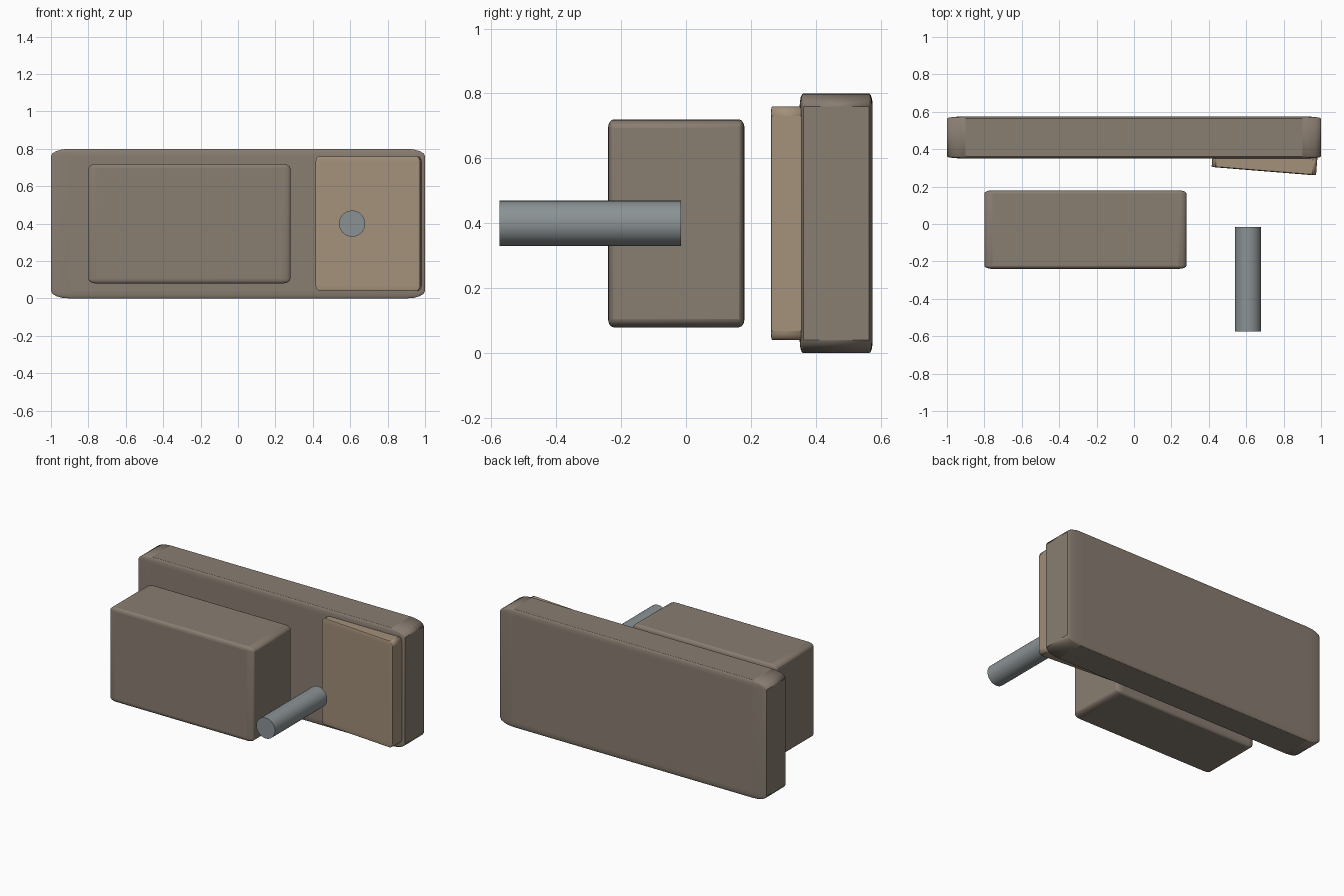
import bpy
from math import radians

if "Cube" in bpy.data.objects:
    bpy.data.objects.remove(bpy.data.objects["Cube"])


def material(name, rgb):
    m = bpy.data.materials.new(name)
    m.diffuse_color = (*rgb, 1)
    m.use_nodes = True
    m.node_tree.nodes["Principled BSDF"].inputs["Base Color"].default_value = m.diffuse_color
    return m


stone = material("stone_brown", (0.25, 0.205, 0.165))
tan = material("tan", (0.37, 0.28, 0.195))
steel = material("steel", (0.26, 0.29, 0.30))


def block(name, centre, size, bevel, mat, turn=0):
    """Rounded box; the bevel scales with the box proportions."""
    bpy.ops.mesh.primitive_cube_add(size=1, location=centre, rotation=(0, 0, radians(turn)))
    ob = bpy.context.object
    ob.name = name
    ob.scale = size
    mod = ob.modifiers.new("Bevel", 'BEVEL')
    mod.width = bevel
    mod.segments = 4
    ob.data.materials.append(mat)
    bpy.ops.object.shade_smooth_by_angle(angle=radians(40))
    return ob


# Long slab at the back
block("back_slab", (0, 0.4625, 0.4), (2, 0.225, 0.8), 0.05, stone)

# Large block in front of the slab
block("front_block", (-0.26, -0.03, 0.4), (1.08, 0.42, 0.64), 0.04, stone)

# Slightly turned panel set into the slab
block("angled_panel", (0.698, 0.332, 0.4), (0.56, 0.1, 0.72), 0.04, tan, turn=-4.6)

# Round pin pointing forward
bpy.ops.mesh.primitive_cylinder_add(vertices=32, radius=0.07, depth=0.56,
                                    location=(0.61, -0.295, 0.4),
                                    rotation=(radians(90), 0, 0))
pin = bpy.context.object
pin.name = "pin"
pin.data.materials.append(steel)
bpy.ops.object.shade_smooth_by_angle(angle=radians(40))
